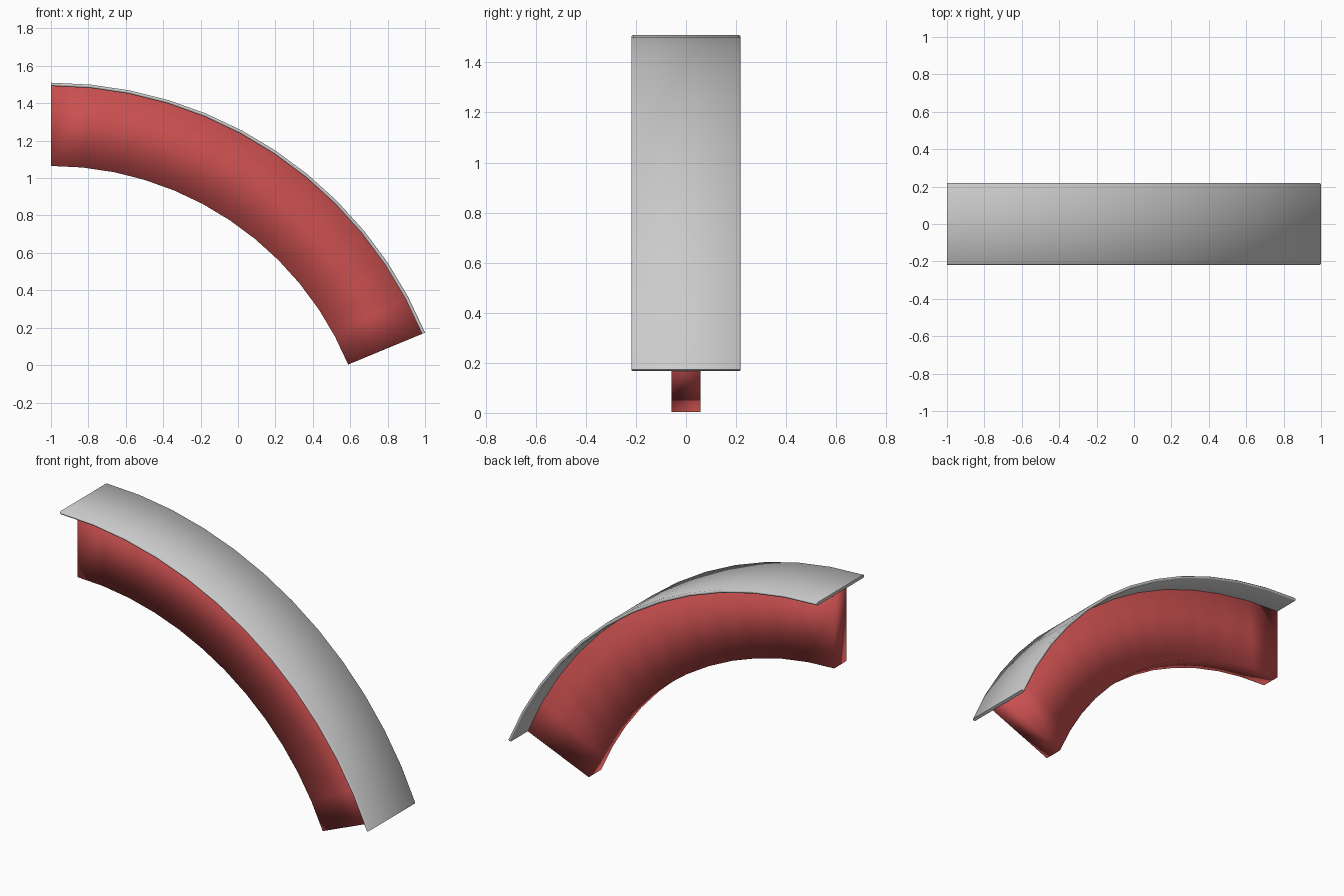
import bpy, bmesh, math

if "Cube" in bpy.data.objects:
    bpy.data.objects.remove(bpy.data.objects["Cube"])

CX, CZ = -1.0, -0.655        # arc centre
SWEEP = math.radians(67.5)
STEPS = 12


def arc_sweep(name, section):
    """Sweep a closed (radius, y) section along the arc and cap both ends."""
    bm = bmesh.new()
    rings = []
    for i in range(STEPS + 1):
        a = SWEEP * i / STEPS
        rings.append([bm.verts.new((CX + r * math.sin(a), y, CZ + r * math.cos(a)))
                      for r, y in section])
    n = len(section)
    for a, b in zip(rings, rings[1:]):
        for j in range(n):
            k = (j + 1) % n
            bm.faces.new((a[j], a[k], b[k], b[j]))
    bm.faces.new(rings[0])
    bm.faces.new(rings[-1])
    bmesh.ops.recalc_face_normals(bm, faces=bm.faces[:])
    mesh = bpy.data.meshes.new(name)
    bm.to_mesh(mesh)
    bm.free()
    obj = bpy.data.objects.new(name, mesh)
    bpy.context.collection.objects.link(obj)
    bpy.ops.object.select_all(action='DESELECT')
    obj.select_set(True)
    bpy.context.view_layer.objects.active = obj
    return obj


# Red curved web, smooth shaded throughout
web = arc_sweep("curved_web", [(1.72, -0.058), (2.15, -0.058), (2.15, 0.058), (1.72, 0.058)])
bpy.ops.object.shade_smooth()
red = bpy.data.materials.new("red")
red.diffuse_color = (0.6, 0.08, 0.08, 1)
red.use_nodes = True
red.node_tree.nodes["Principled BSDF"].inputs["Base Color"].default_value = red.diffuse_color
web.data.materials.append(red)

# Thin grey top plate with softened long edges
W, C, R0, R1 = 0.218, 0.006, 2.147, 2.165
half = [(R0, W - C), (R0 + C, W), (R1 - C, W), (R1, W - C)]
plate = arc_sweep("top_plate", half + [(r, -y) for r, y in reversed(half)])
bpy.ops.object.shade_smooth_by_angle(angle=math.radians(60))
